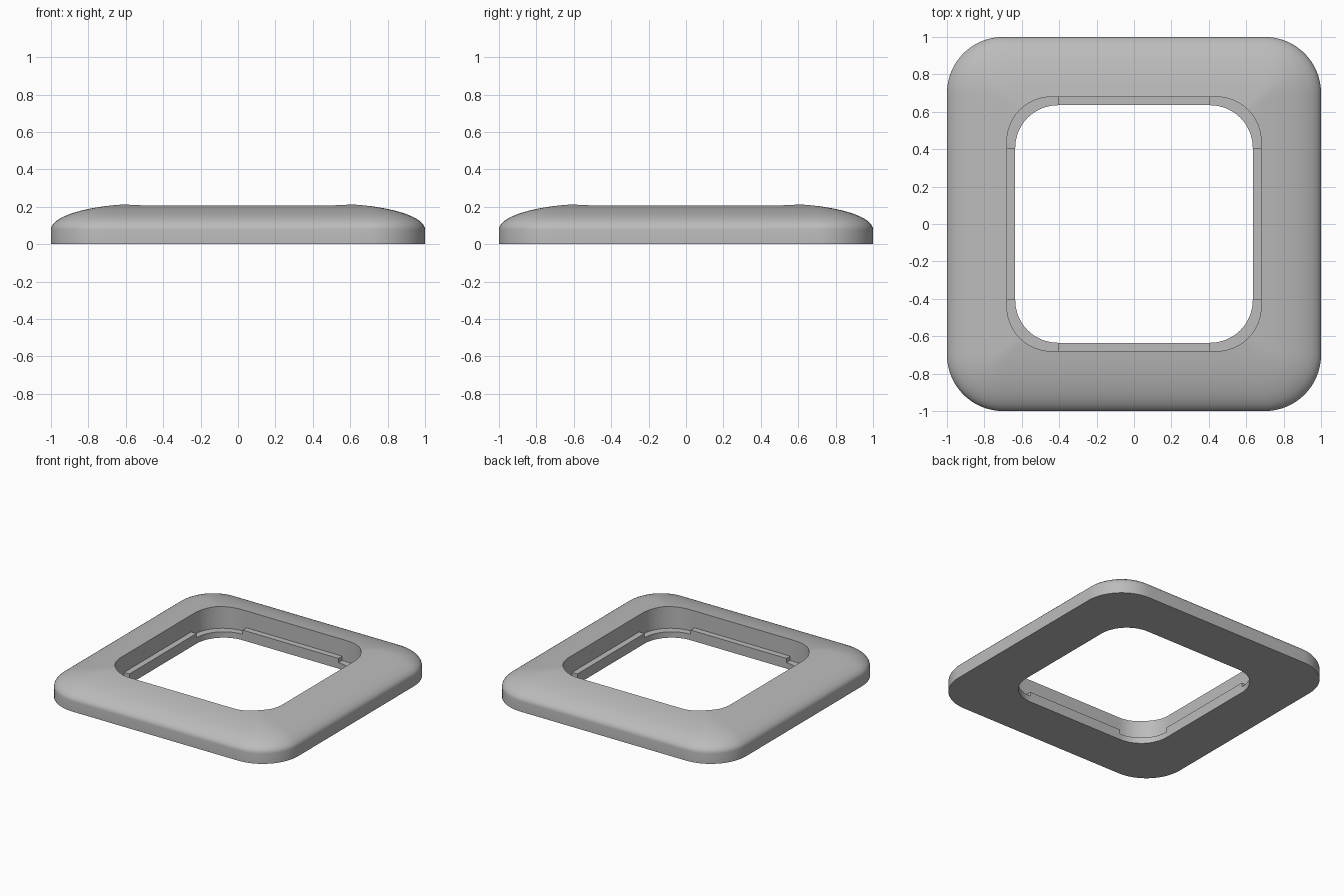
import bpy
import bmesh
import math
from mathutils import Vector

old = bpy.data.objects.get("Cube")
if old:
    bpy.data.objects.remove(old, do_unlink=True)

OUTER, WALL, LIP = (1.0, 0.3), (0.68, 0.24), (0.635, 0.228)  # half size, corner radius
RIM = 0.078              # top of the vertical outer side
LEDGE_LOW, LEDGE_HIGH = 0.045, 0.078
RAIL = 0.405             # half length of the raised ledge rails
ARC, RINGS = 16, 14


def crown(p):
    """Height of the domed top: a quarter ellipse measured in from the outline."""
    half, r = OUTER
    q = Vector((abs(p.x) - half + r, abs(p.y) - half + r))
    dist = Vector((max(q.x, 0), max(q.y, 0))).length + min(max(q.x, q.y), 0) - r
    u = min(max((half + dist - 0.5) / 0.5, 0), 1)
    return RIM + 0.138 * math.sqrt(max(1 - u * u, 0))


def corner(size, a):
    half, r = size
    return Vector((half - r + r * math.cos(a), half - r + r * math.sin(a)))


def quarter():
    """Stations around one corner: outline, wall and lip points plus ledge height."""
    sizes = (OUTER, WALL, LIP)
    start = [Vector((s[0], RAIL)) for s in sizes]
    end = [Vector((RAIL, s[0])) for s in sizes]
    rows = [(start, LEDGE_HIGH), (start, LEDGE_LOW)]
    for i in range(ARC + 1):
        a = math.pi / 2 * i / ARC
        rows.append(([corner(s, a) for s in sizes], LEDGE_LOW))
    return rows + [(end, LEDGE_LOW), (end, LEDGE_HIGH)]


def section(points, ledge):
    """Closed cross-section: base, outer side, crown, inner wall, ledge, lip."""
    out, wall, lip = points
    sec = [(*out, 0)]
    for j in range(RINGS + 1):
        p = out.lerp(wall, (j / RINGS) ** 2)
        sec.append((*p, crown(p)))
    return sec + [(*wall, ledge), (*lip, ledge), (*lip, 0)]


# Square frame with domed top and stepped inner ledge
bm = bmesh.new()
loops = []
for k in range(4):
    c, s = ((1, 0), (0, 1), (-1, 0), (0, -1))[k]
    for points, ledge in quarter():
        loops.append([bm.verts.new((c * x - s * y, s * x + c * y, z))
                      for x, y, z in section(points, ledge)])
for i, a in enumerate(loops):
    b = loops[(i + 1) % len(loops)]
    for j in range(len(a)):
        m = (j + 1) % len(a)
        bm.faces.new((a[j], b[j], b[m], a[m]))
bmesh.ops.remove_doubles(bm, verts=bm.verts, dist=0.0001)
bmesh.ops.dissolve_degenerate(bm, edges=bm.edges, dist=0.0001)
bmesh.ops.recalc_face_normals(bm, faces=bm.faces)

mesh = bpy.data.meshes.new("square_frame")
bm.to_mesh(mesh)
bm.free()
frame = bpy.data.objects.new("square_frame", mesh)
bpy.context.collection.objects.link(frame)

# Plain grey
grey = bpy.data.materials.new("light_grey")
grey.use_nodes = True
colour = (0.5, 0.5, 0.5, 1)
grey.diffuse_color = colour
grey.node_tree.nodes["Principled BSDF"].inputs["Base Color"].default_value = colour
mesh.materials.append(grey)

bpy.ops.object.select_all(action='DESELECT')
frame.select_set(True)
bpy.context.view_layer.objects.active = frame
bpy.ops.object.shade_smooth_by_angle(angle=math.radians(35))
